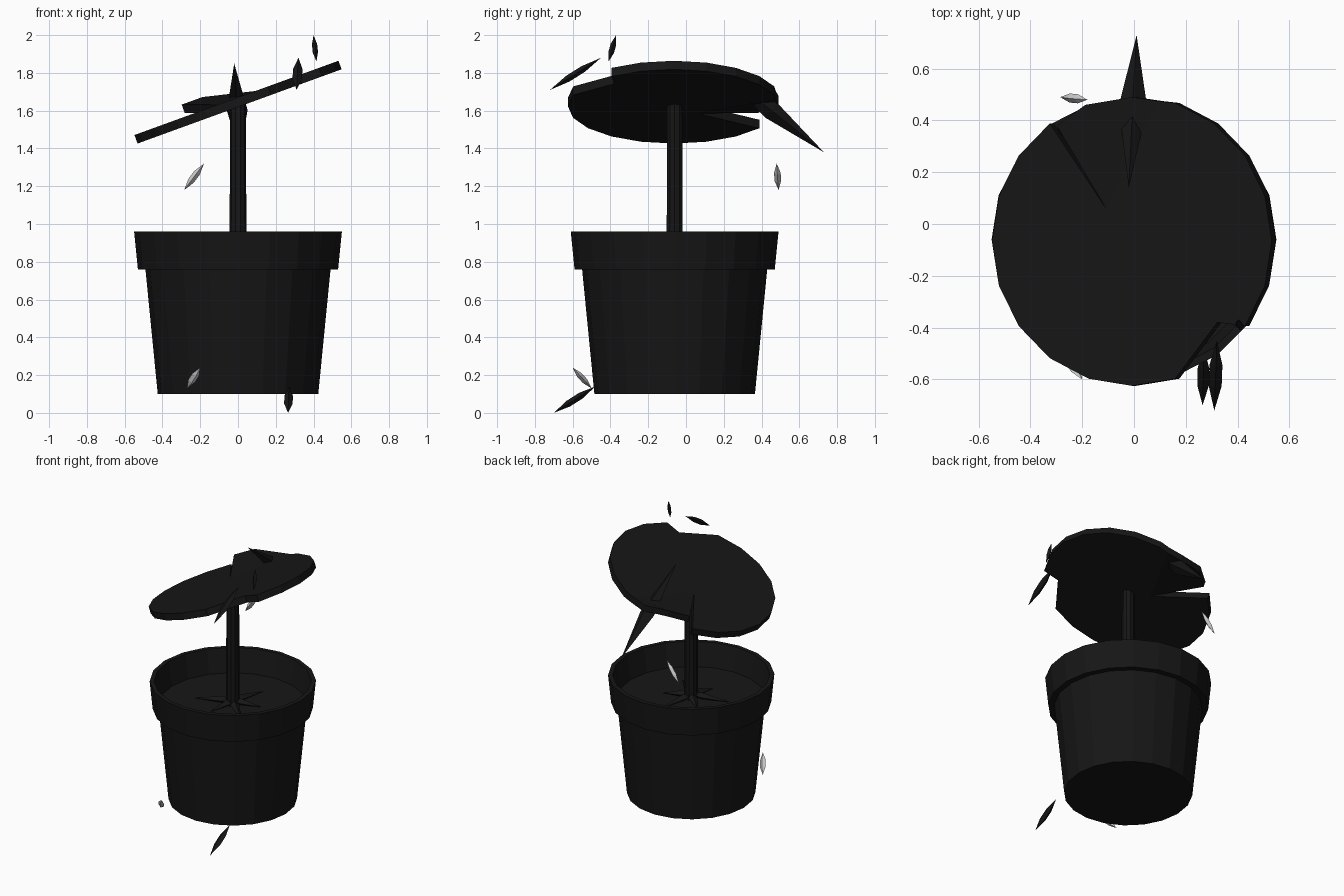
import bpy, bmesh, math
from mathutils import Vector

if "Cube" in bpy.data.objects:
    bpy.data.objects.remove(bpy.data.objects["Cube"])

CY = -0.06            # pot axis in y
SIDES = 20
dark = bpy.data.materials.new("near_black")
dark.diffuse_color = (0.008, 0.008, 0.008, 1)
dark.use_nodes = True
dark.node_tree.nodes["Principled BSDF"].inputs["Base Color"].default_value = dark.diffuse_color


def finish(name, bm, mat=dark):
    bmesh.ops.recalc_face_normals(bm, faces=bm.faces)
    me = bpy.data.meshes.new(name)
    bm.to_mesh(me)
    bm.free()
    ob = bpy.data.objects.new(name, me)
    bpy.context.collection.objects.link(ob)
    if mat:
        me.materials.append(mat)
    return ob


def skin(bm, rings):
    """Join equal rings of points with quads and cap both ends."""
    vs = [[bm.verts.new(p) for p in r] for r in rings]
    n = len(vs[0])
    for a, b in zip(vs, vs[1:]):
        for i in range(n):
            j = (i + 1) % n
            bm.faces.new((a[i], a[j], b[j], b[i]))
    bm.faces.new(vs[0][::-1])
    bm.faces.new(vs[-1])


def lathe(name, profile, n):
    bm = bmesh.new()
    skin(bm, [[(r * math.cos(math.tau * i / n), CY + r * math.sin(math.tau * i / n), z)
               for i in range(n)] for r, z in profile])
    return finish(name, bm)


def shard(name, a, b, width, thick, side=(1, 0, 0), belts=(0.35, 0.65), mat=dark):
    """Pointed sliver from a to b with flat diamond cross-sections."""
    a, b = Vector(a), Vector(b)
    d = (b - a).normalized()
    s = Vector(side)
    s = (s - d * s.dot(d)).normalized()
    t = d.cross(s)
    bm = bmesh.new()
    rows = []
    for f in belts:
        c = a.lerp(b, f)
        rows.append([bm.verts.new(c + o) for o in
                     (s * width / 2, t * thick / 2, -s * width / 2, -t * thick / 2)])
    ends = bm.verts.new(a), bm.verts.new(b)
    for i in range(4):
        j = (i + 1) % 4
        bm.faces.new((ends[0], rows[0][j], rows[0][i]))
        bm.faces.new((ends[1], rows[-1][i], rows[-1][j]))
        for p, q in zip(rows, rows[1:]):
            bm.faces.new((p[i], p[j], q[j], q[i]))
    return finish(name, bm, mat)


TILT = math.radians(20)


def pad(name, pts):
    """Plate following the tilted leaf plane; pts are (x, y, lift)."""
    half = Vector((-math.sin(TILT), 0, math.cos(TILT))) * 0.024
    mid = [Vector((x, y, 1.645 + x * math.tan(TILT) + h)) for x, y, h in pts]
    bm = bmesh.new()
    skin(bm, [[p - half for p in mid], [p + half for p in mid]])
    return finish(name, bm)


# Pot with stepped rim, hollow down to the soil
lathe("pot", [(0.425, 0.10), (0.49, 0.76), (0.53, 0.76), (0.55, 0.96),
              (0.52, 0.96), (0.49, 0.79)], SIDES)

# Stem and its spreading roots
lathe("stem", [(0.045, 0.78), (0.042, 1.64)], 10)
for i in range(6):
    ang = math.tau * i / 6 + 0.3
    d = Vector((math.cos(ang), math.sin(ang), 0))
    base = Vector((0, CY, 0.82))
    tip = base + d * (0.27 if i % 2 else 0.2) + Vector((0, 0, -0.025))
    shard(f"root_{i + 1}", base, tip, 0.06, 0.05,
          side=(-d.y, d.x, 0), belts=(0.25,))

# Round leaf with a bite at the front right and a slit at the back
rim = {k: (0.54 * math.cos(math.radians(18 * k)),
           -0.065 + 0.56 * math.sin(math.radians(18 * k)), 0) for k in range(7, 25)}
rim[17] = (0.33, -0.38, 0)
apex = (-0.10, 0.06, 0)
pad("round_leaf", list(rim.values()) + [(0.10, 0.475, 0), apex])

# Torn flap curling up beside the slit
pad("leaf_flap", [apex, (0.10, 0.475, 0), (0.0, 0.49, 0.01),
                  (-0.18, 0.46, 0.07), (-0.29, 0.38, 0.07)])

# Large pointed blade through the back of the leaf
shard("back_blade", (-0.02, 0.14, 1.85), (0.01, 0.73, 1.38), 0.11, 0.10, belts=(0.53, 0.72)[:1])

# Loose slivers
shard("sliver_upper", (0.31, -0.72, 1.71), (0.32, -0.45, 1.88), 0.05, 0.035)
shard("sliver_top", (0.415, -0.41, 1.86), (0.40, -0.37, 2.0), 0.028, 0.03)
shard("sliver_bottom", (0.265, -0.70, 0.0), (0.27, -0.48, 0.14), 0.045, 0.035)
shard("sliver_pale_back", (-0.285, 0.49, 1.18), (-0.18, 0.48, 1.32), 0.035, 0.035,
      side=(0, 1, 0), mat=None)
shard("sliver_pale_front", (-0.27, -0.50, 0.13), (-0.20, -0.60, 0.24), 0.04, 0.03, mat=None)
